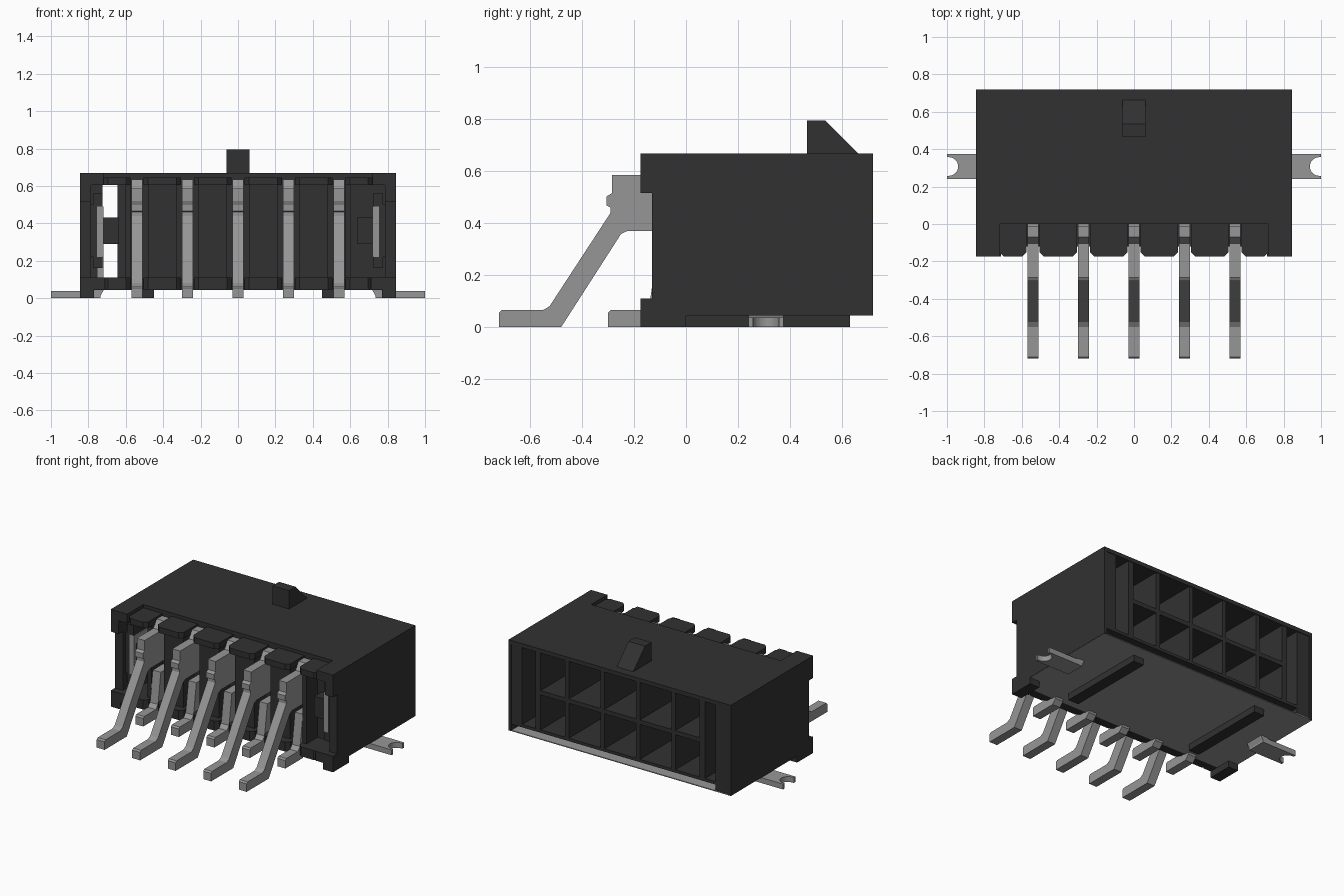
import bpy, bmesh, math
from mathutils import Vector

cube = bpy.data.objects.get("Cube")
if cube:
    bpy.data.objects.remove(cube, do_unlink=True)


def material(name, value):
    m = bpy.data.materials.new(name)
    m.use_nodes = True
    color = (value, value, value, 1)
    m.diffuse_color = color
    m.node_tree.nodes["Principled BSDF"].inputs["Base Color"].default_value = color
    return m


BLACK = material("black plastic", 0.031)
METAL = material("grey metal", 0.305)


def prism(name, points, axis, lo, hi, mat=BLACK):
    """Extrude a 2D outline along an axis; outline uses the other two axes in order."""
    def place(p, d):
        c = list(p)
        c.insert("xyz".index(axis), d)
        return Vector(c)
    bm = bmesh.new()
    face = bm.faces.new([bm.verts.new(place(p, lo)) for p in points])
    ext = bmesh.ops.extrude_face_region(bm, geom=[face])
    verts = [v for v in ext["geom"] if isinstance(v, bmesh.types.BMVert)]
    shift = place((0, 0), hi - lo)
    bmesh.ops.translate(bm, verts=verts, vec=shift)
    bmesh.ops.recalc_face_normals(bm, faces=bm.faces)
    me = bpy.data.meshes.new(name)
    bm.to_mesh(me)
    bm.free()
    me.materials.append(mat)
    ob = bpy.data.objects.new(name, me)
    bpy.context.scene.collection.objects.link(ob)
    return ob


def box(name, x, y, z, mat=BLACK):
    x0, x1 = sorted(x)
    return prism(name, [(x0, y[0]), (x1, y[0]), (x1, y[1]), (x0, y[1])], "z", z[0], z[1], mat)


def finger(name, x, half, z):
    """Ledge tooth with chamfered front corners."""
    c = 0.025
    prism(name, [(x - half, 0), (x - half, -0.175 + c), (x - half + c, -0.175),
                 (x + half - c, -0.175), (x + half, -0.175 + c), (x + half, 0)], "z", *z)


PITCH = 0.27
BACK = 0.72
CELL_END = 0.715

# Outer shell, with a thin grey base sheet under the floating cell block
box("roof", (-0.845, 0.845), (0, BACK), (0.64, 0.668))
box("base_sheet", (-0.843, 0.843), (-0.11, BACK - 0.002), (0.044, 0.05), METAL)
box("floor_front", (-0.8, 0.8), (-0.12, 0.02), (0.046, 0.1))
box("cell_floor", (-0.73, 0.826), (0, CELL_END), (0.09, 0.11))

for s, side in ((1, "left"), (-1, "right")):
    box(side + "_wall", (s * 0.785, s * 0.845), (-0.13, 0.3), (0.045, 0.665))
    box(side + "_wall_skin", (s * 0.825, s * 0.845), (0.3, BACK), (0.045, 0.665))
    box(side + "_roof_corner", (s * 0.72, s * 0.845), (-0.175, 0), (0.605, 0.668))
    box(side + "_corner_drop", (s * 0.785, s * 0.845), (-0.175, 0), (0.515, 0.61))
    box(side + "_front_foot", (s * 0.77, s * 0.845), (-0.175, 0), (0, 0.11))
    box(side + "_foot_shelf", (s * 0.71, s * 0.845), (-0.175, 0), (0.045, 0.11))
    box(side + "_rail", (s * 0.45, s * 0.53), (-0.005, 0.63), (0, 0.045))
    box(side + "_cell_end_wall", (s * 0.605, s * 0.645), (0, CELL_END), (0.09, 0.645))
    box(side + "_end_rib", (s * 0.575, s * 0.605), (-0.12, 0), (0.09, 0.61))
    box(side + "_nail_bracket", (s * 0.635, s * 0.72), (-0.08, 0.3), (0.29, 0.43))
    for z in ((0.16, 0.22), (0.49, 0.56)):
        box(side + "_nail_guide", (s * 0.725, s * 0.775), (-0.1, 0.3), z)
    box(side + "_nail_seat", (s * 0.755, s * 0.787), (-0.1, 0.3), (0.22, 0.5))
    finger(side + "_top_end_finger", s * 0.648, 0.073, (0.605, 0.645))
    finger(side + "_bottom_end_finger", s * 0.648, 0.073, (0.045, 0.11))

    # Solder nails with a round notch in the outer edge
    arc = [(0.99 - 0.05 * math.sin(math.pi * i / 12), 0.3075 - 0.05 * math.cos(math.pi * i / 12))
           for i in range(13)]
    outline = [(0.735, 0.24), (1.0, 0.24), (1.0, 0.2575)] + arc + [(1.0, 0.3575), (1.0, 0.375), (0.735, 0.375)]
    prism(side + "_nail_tab", [(s * x, y) for x, y in outline], "z", 0, 0.037, METAL)
    stem = [(0.76, 0), (0.735, 0.012), (0.72, 0.04), (0.72, 0.25), (0.755, 0.25), (0.755, 0.045), (0.79, 0.037)]
    prism(side + "_nail_stem", [(s * x, z) for x, z in stem], "y", 0.24, 0.375, METAL)
    box(side + "_nail_plate", (s * 0.72, s * 0.755), (-0.1, 0.375), (0.22, 0.49), METAL)

# Corner posts at the mating end; the right one reaches the base
box("left_post", (0.745, 0.826), (0.38, CELL_END), (0.09, 0.645))
box("right_post", (-0.83, -0.725), (0.38, CELL_END), (0.046, 0.645))

# Front wall stays open beside the right end of the cells
box("front_wall", (-0.62, 0.79), (0, 0.05), (0.09, 0.645))

# Cell grid, front pillars and ledge teeth between the contacts
box("cell_shelf", (-0.62, 0.62), (0, CELL_END), (0.35, 0.38))
for i in range(4):
    x = (i - 1.5) * PITCH
    box("cell_divider", (x - 0.015, x + 0.015), (0, CELL_END), (0.09, 0.645))
    box("front_pillar", (x - 0.075, x + 0.075), (-0.12, 0), (0.09, 0.61))
    finger("top_finger", x, 0.1, (0.605, 0.645))
    finger("bottom_finger", x, 0.1, (0.045, 0.11))

# Latch ramp
prism("latch_ramp", [(0.465, 0.65), (0.465, 0.795), (0.535, 0.795), (0.67, 0.66), (0.67, 0.65)],
      "x", -0.0625, 0.0625)

# Two rows of bent contacts
UPPER = [(-0.72, 0), (-0.72, 0.055), (-0.71, 0.065), (-0.55, 0.065), (-0.525, 0.08),
         (-0.29, 0.44), (-0.29, 0.46), (-0.305, 0.467), (-0.305, 0.503), (-0.285, 0.515),
         (-0.285, 0.585), (-0.105, 0.585), (-0.07, 0.635), (-0.01, 0.635), (-0.01, 0.37),
         (-0.225, 0.37), (-0.25, 0.358), (-0.48, 0)]
LOWER = [(-0.3, 0), (-0.3, 0.055), (-0.29, 0.065), (-0.165, 0.065), (-0.14, 0.09), (-0.11, 0.3),
         (0.02, 0.3), (0.02, 0.22), (-0.05, 0.22), (-0.08, 0.03), (-0.11, 0)]
for i in range(5):
    x = (i - 2) * PITCH
    prism("upper_contact", UPPER, "x", x - 0.03, x + 0.03, METAL)
    prism("lower_contact", LOWER, "x", x - 0.03, x + 0.03, METAL)
